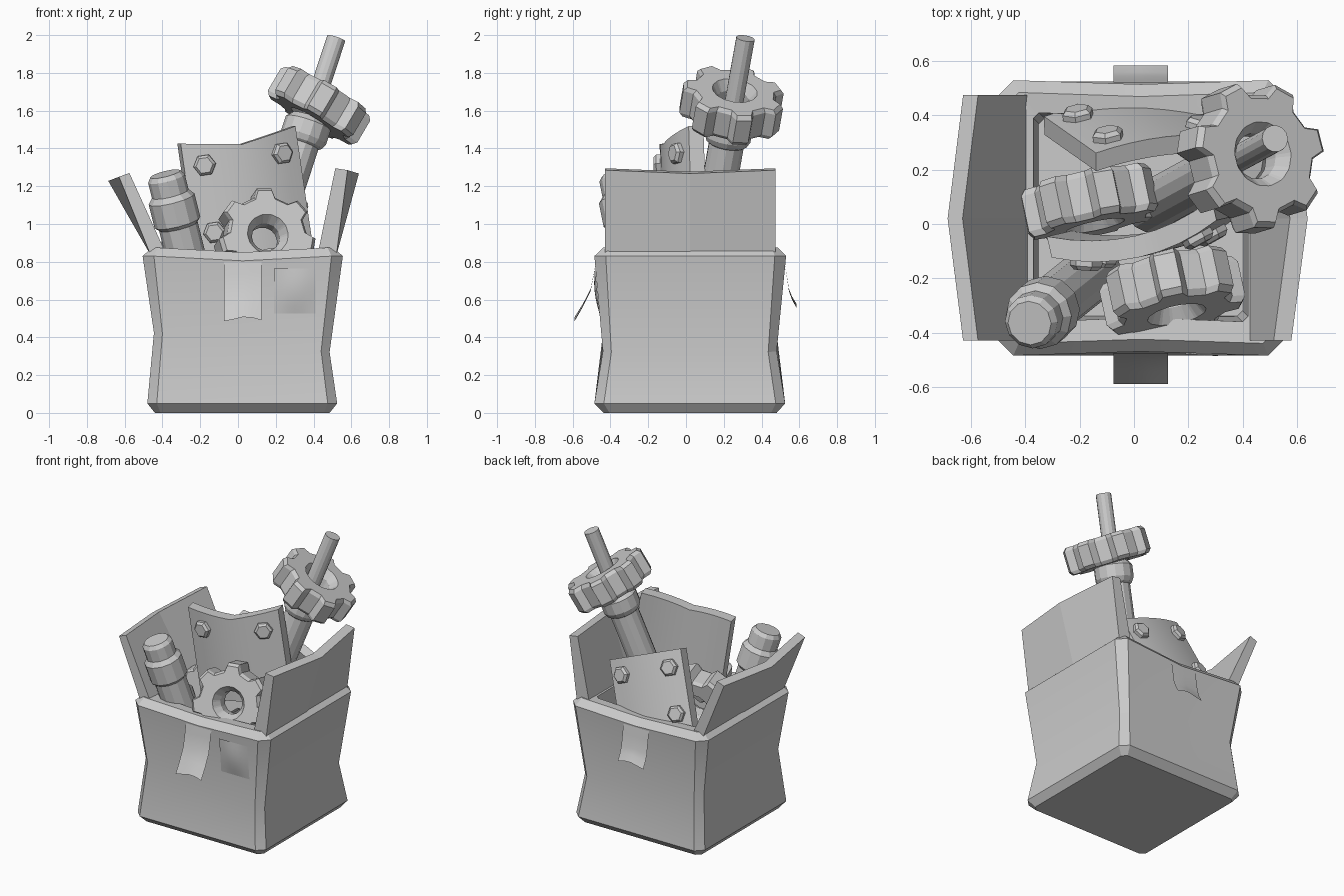
import bpy, bmesh, math
from mathutils import Vector, Matrix

if "Cube" in bpy.data.objects:
    bpy.data.objects.remove(bpy.data.objects["Cube"])


def make(name, verts, faces, matrix=None, smooth=None):
    bm = bmesh.new()
    vs = [bm.verts.new(v) for v in verts]
    for f in faces:
        bm.faces.new([vs[i] for i in f])
    bmesh.ops.recalc_face_normals(bm, faces=bm.faces)
    me = bpy.data.meshes.new(name)
    bm.to_mesh(me)
    bm.free()
    if smooth:
        me.shade_smooth()
        me.set_sharp_from_angle(angle=math.radians(smooth))
    ob = bpy.data.objects.new(name, me)
    bpy.context.collection.objects.link(ob)
    if matrix:
        ob.matrix_world = matrix
    return ob


def bridge(rings, closed=False, caps=True):
    """Join equal-length rings of points with quads."""
    n, m = len(rings[0]), len(rings)
    faces = [(r * n + i, r * n + (i + 1) % n, (r + 1) % m * n + (i + 1) % n, (r + 1) % m * n + i)
             for r in range(m if closed else m - 1) for i in range(n)]
    if caps and not closed:
        faces += [tuple(range(n)), tuple(range((m - 1) * n, m * n))]
    return [p for r in rings for p in r], faces


def frame(pos, n, v):
    """Local x = u, y = v, z = n."""
    n = Vector(n).normalized()
    u = Vector(v).cross(n).normalized()
    w = n.cross(u)
    m = Matrix((u, w, n)).transposed().to_4x4()
    m.translation = Vector(pos)
    return m


def lathe(name, profile, pos, axis, n=12, ref=(0, 1, 0)):
    rings = [[(r * math.cos(i * math.tau / n), r * math.sin(i * math.tau / n), t) for i in range(n)]
             for r, t in profile]
    return make(name, *bridge(rings), frame(pos, axis, ref))


def gear(name, pos, axis, R, h, hole, bore, turn=0, teeth=7, ref=(0, 1, 0)):
    n = teeth * 4
    # tooth outline: tip, tip, root, root
    off, rad = (-.17, .17, .30, .70), (R, R, R * .82, R * .82)
    ang = [math.tau * (i // 4 + off[i % 4]) / teeth + turn for i in range(n)]

    def ring(z, k=1, r=None):
        return [((r or rad[i % 4] * k) * math.cos(a), (r or rad[i % 4] * k) * math.sin(a), z)
                for i, a in enumerate(ang)]
    q = h / 2
    rings = [ring(-q * .4, r=bore), ring(-q, r=hole), ring(-q, .93), ring(-q * .75),
             ring(q * .75), ring(q, .93), ring(q, r=hole), ring(q * .4, r=bore)]
    return make(name, *bridge(rings, closed=True), frame(pos, axis, ref))


def plate(name, pos, n, v, w, h, t, bulge, notch, cols=8):
    """Curved sheet with a kinked top edge and four hex bolts."""
    m = frame(pos, n, v)
    bow = lambda x: bulge * (1 - (2 * x / w) ** 2)
    rings = []
    for i in range(cols + 1):
        x = w * (i / cols - .5)
        top = h / 2 - notch * (1 - abs(2 * x / w))
        z = bow(x)
        rings.append([(x, -h / 2, z), (x, top, z), (x, top, z - t), (x, -h / 2, z - t)])
    make(name, *bridge(rings), m, 30)
    for sx in (-1, 1):
        for sy in (-1, 1):
            x, y = sx * w * .33, sy * h * .29
            p = m @ Vector((x, y, bow(x) - .01))
            tilt = m.to_3x3() @ Vector((8 * bulge * x / w ** 2, 0, 1))
            lathe(name + "_bolt", [(.06, 0), (.06, .03), (.045, .045)], p, tilt, 6, v)


# Crate body: chamfered rings, dented waist, rim, then the inner walls and floor
def box_ring(x0, x1, y0, y1, c, z, sag=0):
    xm = (x0 + x1) / 2
    pts = [(x0 + c, y0), (xm, y0 + sag * .6), (x1 - c, y0), (x1, y0 + c), (x1, y1 - c),
           (x1 - c, y1), (xm, y1 - sag * .6), (x0 + c, y1), (x0, y1 - c), (x0, y0 + c)]
    return [(x, y, z(x) - (sag if i in (1, 6) else 0)) for i, (x, y) in enumerate(pts)]


flat = lambda h: (lambda x: h)
body = [box_ring(-.44, .485, -.435, .48, .03, flat(0)),
        box_ring(-.48, .525, -.485, .525, .05, flat(.05)),
        box_ring(-.445, .485, -.44, .48, .045, lambda x: .375 - .11 * x),
        box_ring(-.505, .555, -.485, .53, .06, flat(.83), .025),
        box_ring(-.455, .505, -.44, .485, .03, flat(.875), .025),
        box_ring(-.37, .42, -.36, .41, .02, flat(.865), .025),
        box_ring(-.35, .40, -.34, .39, .02, flat(.08))]
make("crate_body", *bridge(body), smooth=20)


# Side flaps, bent outward at the middle
def flap(name, ib, ob_, it, ot, bend, dz):
    rings = []
    for y, k in ((-.43, 0), (.02, 1), (.475, 0)):
        rings.append([(ib[0], y, ib[1]), (ob_[0], y, ob_[1]),
                      (ot[0] + bend * k, y, ot[1] - dz * k), (it[0] + bend * k, y, it[1] - dz * k)])
    make(name, *bridge(rings))


flap("left_flap", (-.375, .83), (-.46, .83), (-.575, 1.27), (-.63, 1.25), -.057, .022)
flap("right_flap", (.42, .83), (.52, .83), (.515, 1.295), (.58, 1.285), .06, .018)


# Tape strips hanging off the front and back
def tape(name, path):
    xs = (-.075, -.025, .025, .075, .125)
    wave = (-.01, 0, .012, .01, -.005)
    k = len(xs)
    verts, faces = [], []
    for j, (y, z) in enumerate(path):
        f = j / (len(path) - 1)
        verts += [(x, y, z + wave[i] * f) for i, x in enumerate(xs)]
    for j in range(len(path) - 1):
        faces += [(j * k + i, j * k + i + 1, j * k + k + i + 1, j * k + k + i) for i in range(k - 1)]
    make(name, verts, faces, smooth=40)


tape("front_tape", [(-.476, .80), (-.487, .74), (-.505, .65), (-.545, .57), (-.59, .495)])
tape("back_tape", [(.521, .80), (.531, .74), (.545, .65), (.56, .61), (.585, .565)])

# Pillow-like patch on the front
N = 6
pv = []
for j in range(N + 1):
    for i in range(N + 1):
        a, b = i / N, j / N
        z = .525 + .24 * b
        puff = .014 * math.sin(math.pi * a) * math.sin(math.pi * b)
        pv.append((.19 + .22 * a, -.458 - .024 * b - puff, z))
pf = [(j * 7 + i, j * 7 + i + 1, j * 7 + i + 8, j * 7 + i + 7) for j in range(N) for i in range(N)]
make("front_patch", pv, pf, smooth=40)

# Capped canister at the front left
lathe("canister", [(.105, -1.0), (.105, -.29), (.125, -.27), (.125, -.14), (.10, -.11),
                   (.10, -.025), (.082, 0)], (-.385, -.365, 1.265), (-.25, -.2, 1), 12)

# Long shaft with collar and rod
lathe("shaft", [(.095, -1.5), (.095, -.60), (.11, -.59), (.125, -.56), (.125, -.48), (.10, -.45),
                (.05, -.44), (.05, 0)], (.52, .315, 1.983), (.33, .18, 1), 14)

# Gears
gear("shaft_gear", (.43, .245, 1.63), (.5, .15, .85), .275, .18, .12, .085, .2)
gear("front_gear", (.14, -.25, .92), (.2, -.93, .3), .262, .18, .11, .075, math.pi / 2, ref=(0, 0, 1))
gear("rear_gear", (-.16, .08, .86), (.2, -.95, .15), .25, .18, .11, .075, .4, ref=(0, 0, 1))

# Bolted plates
plate("front_plate", (.045, -.045, 1.165), (.22, -.97, 0), (-.15, 0, .98), .63, .62, .08, .07, .05)
plate("back_plate", (.02, .36, .975), (-.01, .97, .285), (.37, -.26, .9), .55, .52, .07, .03, 0)
